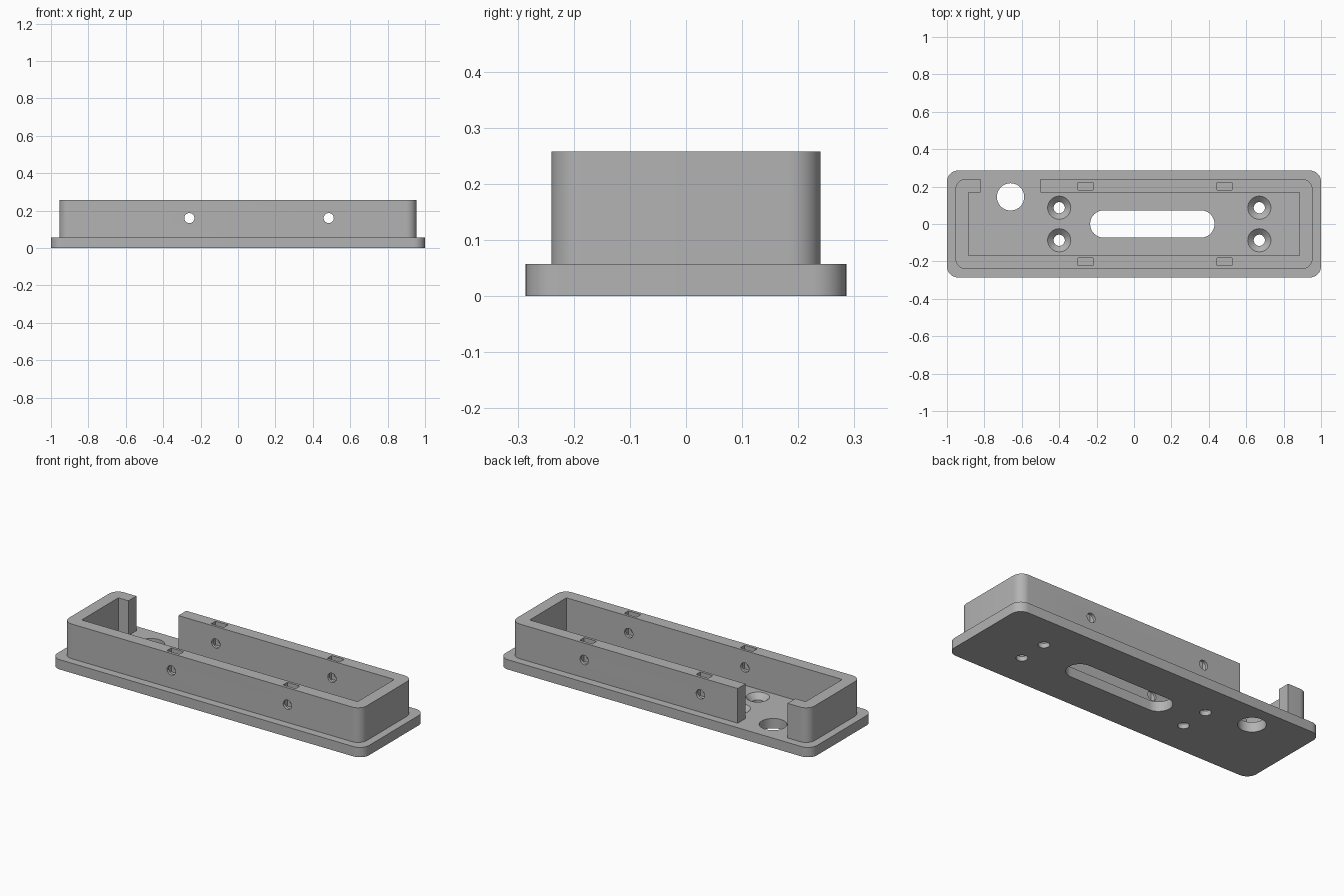
import bpy, bmesh, math
from mathutils import Matrix

cube = bpy.data.objects.get("Cube")
if cube:
    bpy.data.objects.remove(cube, do_unlink=True)

GREY = (0.45, 0.45, 0.45, 1)
grey = bpy.data.materials.new("grey plastic")
grey.use_nodes = True
grey.diffuse_color = GREY
grey.node_tree.nodes["Principled BSDF"].inputs["Base Color"].default_value = GREY

FLOOR, TOP = 0.057, 0.258
BOLT_X, BOLT_Z = (-0.26, 0.485), 0.16


def finish(name, bm):
    bmesh.ops.recalc_face_normals(bm, faces=bm.faces)
    mesh = bpy.data.meshes.new(name)
    bm.to_mesh(mesh)
    bm.free()
    mesh.materials.append(grey)
    obj = bpy.data.objects.new(name, mesh)
    bpy.context.collection.objects.link(obj)
    return obj


def rounded_block(name, x, y, w, d, z0, z1, radius=0, steps=10):
    """Upright block with rounded vertical corners."""
    bm = bmesh.new()
    if radius:
        points = []
        for quarter, (sx, sy) in enumerate(((1, 1), (-1, 1), (-1, -1), (1, -1))):
            for i in range(steps + 1):
                a = (quarter + i / steps) * math.pi / 2
                points.append((x + sx * (w / 2 - radius) + radius * math.cos(a),
                               y + sy * (d / 2 - radius) + radius * math.sin(a), z0))
    else:
        points = [(x + sx * w / 2, y + sy * d / 2, z0)
                  for sx, sy in ((1, 1), (-1, 1), (-1, -1), (1, -1))]
    face = bm.faces.new([bm.verts.new(p) for p in points])
    result = bmesh.ops.extrude_face_region(bm, geom=[face])
    verts = [v for v in result["geom"] if isinstance(v, bmesh.types.BMVert)]
    bmesh.ops.translate(bm, verts=verts, vec=(0, 0, z1 - z0))
    bmesh.ops.remove_doubles(bm, verts=bm.verts, dist=1e-5)
    return finish(name, bm)


def cone(name, center, r1, r2, depth, matrix=Matrix()):
    bm = bmesh.new()
    bmesh.ops.create_cone(bm, cap_ends=True, segments=40, radius1=r1, radius2=r2,
                          depth=depth, matrix=Matrix.Translation(center) @ matrix)
    return finish(name, bm)


def cut(target, cutters):
    bpy.context.view_layer.objects.active = target
    for cutter in cutters:
        cutter.hide_render = True
        mod = target.modifiers.new("cut", "BOOLEAN")
        mod.operation, mod.solver, mod.object = "DIFFERENCE", "EXACT", cutter
        bpy.ops.object.modifier_apply(modifier=mod.name)
        bpy.data.objects.remove(cutter, do_unlink=True)


def shade(obj):
    bpy.ops.object.select_all(action="DESELECT")
    obj.select_set(True)
    bpy.context.view_layer.objects.active = obj
    bpy.ops.object.shade_smooth_by_angle(angle=math.radians(30))


# Base plate with cable slot, cable hole and countersunk screw holes
plate = rounded_block("base_plate", 0, 0, 2, 0.572, 0, FLOOR, 0.06)
cutters = [rounded_block("slot_cutter", 0.098, 0, 0.665, 0.146, -0.1, 0.1, 0.0729, 16),
           cone("cable_cutter", (-0.66, 0.145, 0), 0.073, 0.073, 0.3)]
for x in (-0.4, 0.67):
    for y in (-0.087, 0.087):
        cutters.append(cone("screw_cutter", (x, y, 0), 0.03, 0.03, 0.3))
        cutters.append(cone("sink_cutter", (x, y, FLOOR - 0.015), 0.028, 0.064, 0.034))
cut(plate, cutters)
shade(plate)

# Surrounding wall, open at the back, with bolt holes and nut pockets
wall = rounded_block("wall", 0, 0, 1.91, 0.48, FLOOR, TOP, 0.055)
cutters = [rounded_block("inside_cutter", 0, 0, 1.77, 0.336, 0, 0.4),
           rounded_block("gap_cutter", -0.66, 0.22, 0.32, 0.2, 0, 0.4)]
sideways = Matrix.Rotation(math.pi / 2, 4, "X")
for x in BOLT_X:
    cutters.append(cone("bolt_cutter", (x, 0, BOLT_Z), 0.027, 0.027, 1, sideways))
    for y in (-0.203, 0.203):
        cutters.append(rounded_block("nut_cutter", x, y, 0.08, 0.04, 0.12, 0.4))
cut(wall, cutters)
shade(wall)
